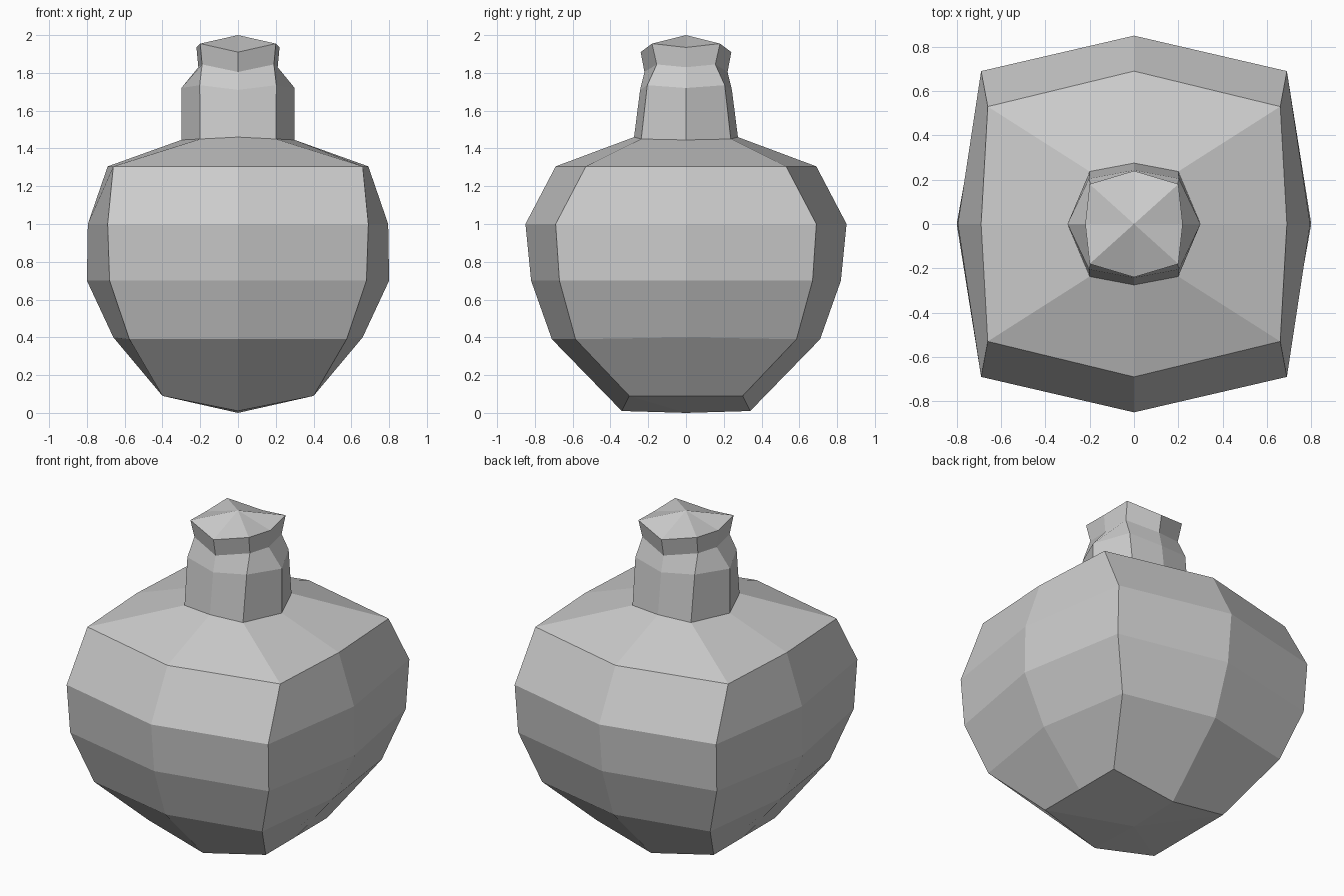
import bpy
import bmesh

if "Cube" in bpy.data.objects:
    bpy.data.objects.remove(bpy.data.objects["Cube"])

# Each ring has eight points, mirrored in x and y:
# (side x, side z,  corner x, corner y, corner z,  front y, front z)
RINGS = [
    (0.40, 0.09, 0.40, 0.30, 0.09, 0.34, 0.01),      # foot
    (0.66, 0.40, 0.575, 0.585, 0.39, 0.71, 0.39),    # lower belly
    (0.80, 0.70, 0.68, 0.67, 0.70, 0.82, 0.70),      # belly
    (0.795, 1.00, 0.69, 0.69, 1.00, 0.85, 1.00),     # upper belly
    (0.69, 1.305, 0.66, 0.53, 1.305, 0.69, 1.305),   # shoulder
    (0.30, 1.445, 0.20, 0.237, 1.45, 0.275, 1.46),   # neck base
    (0.30, 1.72, 0.203, 0.205, 1.735, 0.243, 1.71),  # neck
    (0.21, 1.83, 0.19, 0.155, 1.845, 0.22, 1.805),   # under lip
    (0.22, 1.935, 0.20, 0.18, 1.955, 0.24, 1.91),    # lip
]


def add_ring(bm, ring):
    sx, sz, cx, cy, cz, fy, fz = ring
    points = [(sx, 0, sz), (cx, cy, cz), (0, fy, fz), (-cx, cy, cz),
              (-sx, 0, sz), (-cx, -cy, cz), (0, -fy, fz), (cx, -cy, cz)]
    return [bm.verts.new(p) for p in points]


def add_fan(bm, ring, z):
    centre = bm.verts.new((0, 0, z))
    for i in range(8):
        bm.faces.new((ring[i], ring[(i + 1) % 8], centre))


# Flask: stacked rings, closed by a creased base and a peaked stopper
bm = bmesh.new()
rings = [add_ring(bm, r) for r in RINGS]
for a, b in zip(rings, rings[1:]):
    for i in range(8):
        j = (i + 1) % 8
        bm.faces.new((a[i], a[j], b[j], b[i]))
add_fan(bm, rings[0], 0.0)
add_fan(bm, rings[-1], 2.0)
bmesh.ops.recalc_face_normals(bm, faces=bm.faces)

mesh = bpy.data.meshes.new("flask")
bm.to_mesh(mesh)
bm.free()
flask = bpy.data.objects.new("flask", mesh)
bpy.context.collection.objects.link(flask)
